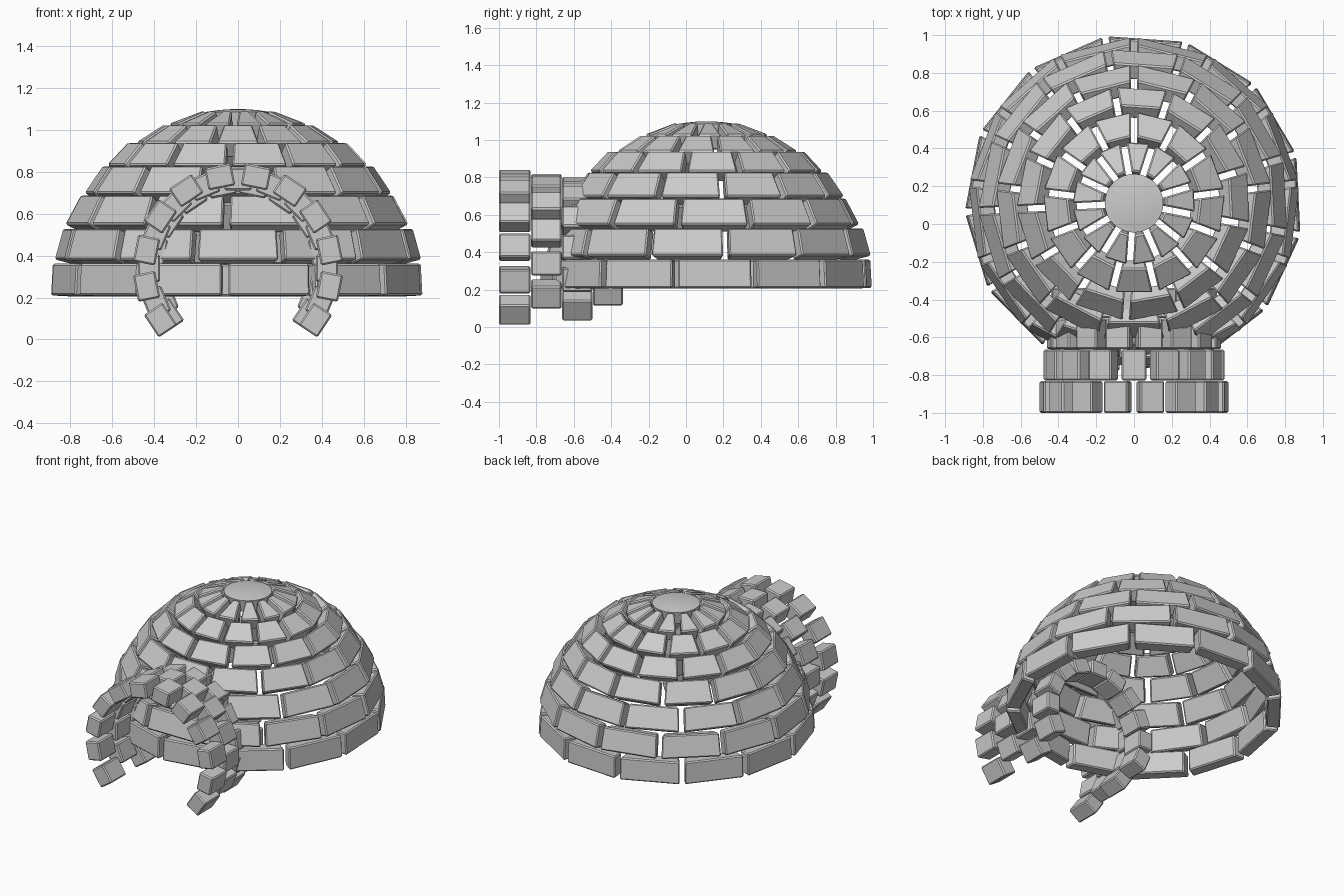
import bpy, bmesh, math
from mathutils import Vector, Matrix

if "Cube" in bpy.data.objects:
    bpy.data.objects.remove(bpy.data.objects["Cube"])

CENTRE_Y = 0.11      # dome axis
COUNT = 13           # blocks per dome ring
THICK = 0.09
GAP = 0.017

FACES = [(0, 1, 2, 3), (7, 6, 5, 4), (0, 4, 5, 1),
         (1, 5, 6, 2), (2, 6, 7, 3), (3, 7, 4, 0)]


def finish(name, bm, bevel=0.008):
    bmesh.ops.recalc_face_normals(bm, faces=bm.faces)
    mesh = bpy.data.meshes.new(name)
    bm.to_mesh(mesh)
    bm.free()
    obj = bpy.data.objects.new(name, mesh)
    bpy.context.collection.objects.link(obj)
    if bevel:
        mod = obj.modifiers.new("bevel", 'BEVEL')
        mod.width = bevel
        mod.segments = 1
    return obj


def dome_ring(name, bottom, top, mid_angle):
    """Ring of tapered blocks; bottom/top are (radius, z) of the outer face."""
    bm = bmesh.new()
    b, t = Vector(bottom), Vector(top)
    up = (t - b).normalized()
    inward = Vector((-up.y, up.x)) * THICK
    if inward.x > 0:
        inward = -inward
    profile = [b, t, t + inward, b + inward]
    slope = math.tan(math.pi / COUNT)
    for k in range(COUNT):
        rot = Matrix.Rotation(math.radians(mid_angle) + k * math.tau / COUNT, 4, 'Z')
        place = Matrix.Translation((0, CENTRE_Y, 0)) @ rot
        verts = []
        for side in (-1, 1):
            for r, z in profile:
                half = r * slope - GAP
                verts.append(bm.verts.new(place @ Vector((r, side * half, z))))
        for f in FACES:
            bm.faces.new([verts[i] for i in f])
    finish(name, bm)


def tunnel_arch(name, y0, y1, radius, angles):
    """Arch of box blocks around the tunnel axis, angles measured from the top."""
    bm = bmesh.new()
    for a in angles:
        m = (Matrix.Translation((0, (y0 + y1) / 2, 0.34))
             @ Matrix.Rotation(math.radians(a), 4, 'Y')
             @ Matrix.Translation((0, 0, radius))
             @ Matrix.Diagonal((0.13, y1 - y0, 0.107, 1)))
        bmesh.ops.create_cube(bm, size=1, matrix=m)
    finish(name, bm)


# Dome rings, alternating joints
rings = [((0.872, 0.21), (0.864, 0.362)),
         ((0.858, 0.382), (0.818, 0.53)),
         ((0.805, 0.55), (0.732, 0.69)),
         ((0.718, 0.70), (0.632, 0.83)),
         ((0.61, 0.835), (0.512, 0.942)),
         ((0.475, 0.942), (0.347, 1.026)),
         ((0.322, 1.03), (0.168, 1.09))]
for i, (lo, hi) in enumerate(rings):
    dome_ring(f"dome_ring_{i + 1}", lo, hi, 103.85 if i % 2 else 86.0)

# Rounded cap stone
bm = bmesh.new()
pts = [(0, 1.10), (0.05, 1.0985), (0.10, 1.094), (0.155, 1.086), (0.14, 1.0), (0, 1.0)]
vs = [bm.verts.new((r, 0, z)) for r, z in pts]
es = [bm.edges.new(p) for p in zip(vs, vs[1:])]
bmesh.ops.spin(bm, geom=vs + es, cent=(0, 0, 0), axis=(0, 0, 1),
               angle=math.tau, steps=32, use_duplicate=False)
bmesh.ops.remove_doubles(bm, verts=bm.verts, dist=1e-4)
cap = finish("dome_cap", bm, 0)
cap.location.y = CENTRE_Y

# Entrance tunnel arches, alternating 12 and 11 blocks
even = [-123.75 + 22.5 * k for k in range(12)]
odd = [-112.5 + 22.5 * k for k in range(11)]
ys = [-1.0, -0.828, -0.662, -0.498, -0.335]
for i in range(4):
    tunnel_arch(f"tunnel_arch_{i + 1}", ys[i], ys[i + 1] - 0.003,
                0.445 - 0.02 * i, odd if i % 2 else even)
